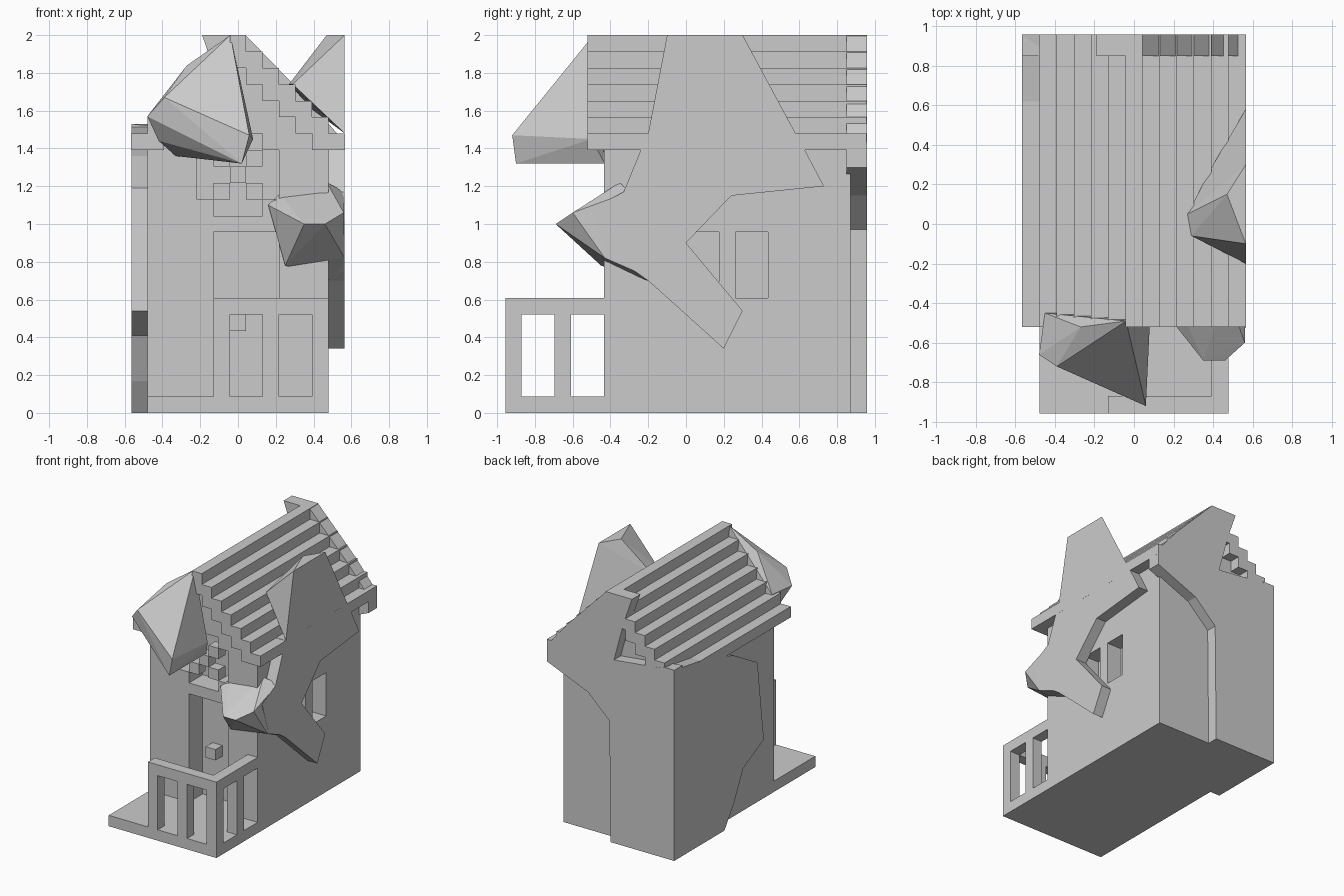
import bpy, bmesh

if "Cube" in bpy.data.objects:
    bpy.data.objects.remove(bpy.data.objects["Cube"])

U = 2 / 23  # block size


def finish(name, bm):
    bmesh.ops.recalc_face_normals(bm, faces=bm.faces)
    me = bpy.data.meshes.new(name)
    bm.to_mesh(me)
    bm.free()
    ob = bpy.data.objects.new(name, me)
    bpy.context.collection.objects.link(ob)
    return ob


def boxes(name, items):
    """Boxes given in block units as x0,x1,y0,y1,z0,z1."""
    bm = bmesh.new()
    for x0, x1, y0, y1, z0, z1 in items:
        for v in bmesh.ops.create_cube(bm, size=1)["verts"]:
            v.co = ((x1 if v.co.x > 0 else x0) * U,
                    (y1 if v.co.y > 0 else y0) * U,
                    (z1 if v.co.z > 0 else z0) * U)
    return finish(name, bm)


def prism(name, pts, axis, a, b):
    """Extrude an outline along x or y."""
    bm = bmesh.new()

    def place(p, d):
        return (d, p[0], p[1]) if axis == "x" else (p[0], d, p[1])
    lo = [bm.verts.new(place(p, a)) for p in pts]
    hi = [bm.verts.new(place(p, b)) for p in pts]
    bm.faces.new(lo)
    bm.faces.new(hi[::-1])
    n = len(pts)
    for i in range(n):
        j = (i + 1) % n
        bm.faces.new((lo[i], lo[j], hi[j], hi[i]))
    return finish(name, bm)


def hull(name, pts):
    bm = bmesh.new()
    for p in pts:
        bm.verts.new(p)
    r = bmesh.ops.convex_hull(bm, input=bm.verts)
    junk = [g for g in r["geom_interior"] if isinstance(g, bmesh.types.BMVert)]
    bmesh.ops.delete(bm, geom=junk, context="VERTS")
    return finish(name, bm)


# House body with gable
body = prism("house_body", [(x * U, z * U) for x, z in
             [(-5.5, 0), (5.5, 0), (5.5, 16), (0, 21.5), (-5.5, 16)]],
             "y", -5 * U, 10 * U)

# Door, round window and side window recesses
for i, c in enumerate([(-1.5, 2.5, -6, -3, 1, 11),
                       (-1.5, 1.5, -6, -3, 12, 17),
                       (-2.5, 2.5, -6, -3, 13, 16),
                       (4, 6, 0, 2, 7, 11),
                       (4, 6, 3, 5, 7, 11)]):
    cutter = boxes("recess_cutter_%d" % i, [c])
    cutter.hide_render = True
    m = body.modifiers.new("recess", "BOOLEAN")
    m.operation = "DIFFERENCE"
    m.solver = "EXACT"
    m.object = cutter
    bpy.context.view_layer.objects.active = body
    bpy.ops.object.modifier_apply(modifier=m.name)
    bpy.data.objects.remove(cutter)

boxes("door_knob", [(-.5, .5, -4, -3, 5, 6)])
boxes("window_blocks", [(x - .5, x + .5, -5, -4, z, z + 1)
      for x, z in [(-1, 13), (1, 13), (0, 14), (-1, 15), (1, 15)]])

# Stepped roof outline
top = [(-6.5, 16)]
for i in range(-6, 7):
    h = 23 - abs(i)
    top += [(i - .5, h), (i + .5, h)]
top.append((6.5, 16))
under = []
for i in range(5, -6, -1):
    h = 21 - abs(i)
    under += [(i + .5, h), (i - .5, h)]
roof_pts = []
for p in top + under:
    if not roof_pts or p != roof_pts[-1]:
        roof_pts.append(p)
prism("stepped_roof", [(x * U, z * U) for x, z in roof_pts], "y", -6 * U, 11 * U)

# Porch floor and railing
boxes("porch_floor", [(-5.5, 5.5, -11, -5, 0, 1)])
boxes("porch_railing",
      [(-1.5, 5.5, -11, -10, 6, 7), (4.5, 5.5, -10, -5, 6, 7),
       (4.5, 5.5, -8, -7, 1, 6)]
      + [(x, x + 1, -11, -10, 1, 6) for x in (-1.5, 1.5, 4.5)])

# Irregular slabs wrapping the back and both sides
prism("back_slab", [(-.565, 0), (0, 0), (.01, .97), (.2, 1.15), (.565, 1.3),
      (.565, 1.43), (.38, 1.65), (.04, 2), (-.19, 2), (-.12, 1.8),
      (-.03, 1.47), (-.565, 1.53)], "y", .85, .957)
prism("left_slab", [(.957, 0), (.32, 0), (.2, .17), (.08, .41), (-.18, .54),
      (-.1, 1.19), (.2, 1.36), (.5, 1.46), (.957, 1.53)], "x", -.565, -.46)
prism("right_slab", [(-.2, 1.48), (-.24, 1.39), (-.33, 1.17), (-.5, 1.08),
      (-.43, .86), (-.2, .7), (.2, .34), (.3, .54), (0, .9), (.24, 1.15),
      (.73, 1.2), (.63, 1.39), (.58, 1.48)], "x", .47, .565)
hull("right_roof_rock", [(.565, -.1, 2), (.565, .3, 2), (.47, .15, 2),
     (.29, -.06, 1.74), (.27, .05, 1.74), (.565, .58, 1.48),
     (.565, -.2, 1.48), (.4, .3, 1.6)])
hull("front_right_rock", [(.16, -.45, 1.1), (.35, -.69, 1.0), (.46, -.69, 1.0),
     (.25, -.45, .78), (.56, -.6, 1.06), (.565, -.43, .82), (.22, -.4, 1.16),
     (.47, -.35, 1.22), (.565, -.3, 1.17), (.5, -.2, .7), (.565, -.2, .72)])
hull("front_left_rock", [(-.04, -.49, 2), (-.39, -.72, 1.67), (.06, -.92, 1.47),
     (-.48, -.66, 1.57), (-.42, -.6, 1.44), (-.33, -.43, 1.36),
     (.02, -.9, 1.32), (.02, -.43, 1.32), (.08, -.5, 1.45),
     (-.27, -.52, 1.84), (-.45, -.45, 1.57)])
